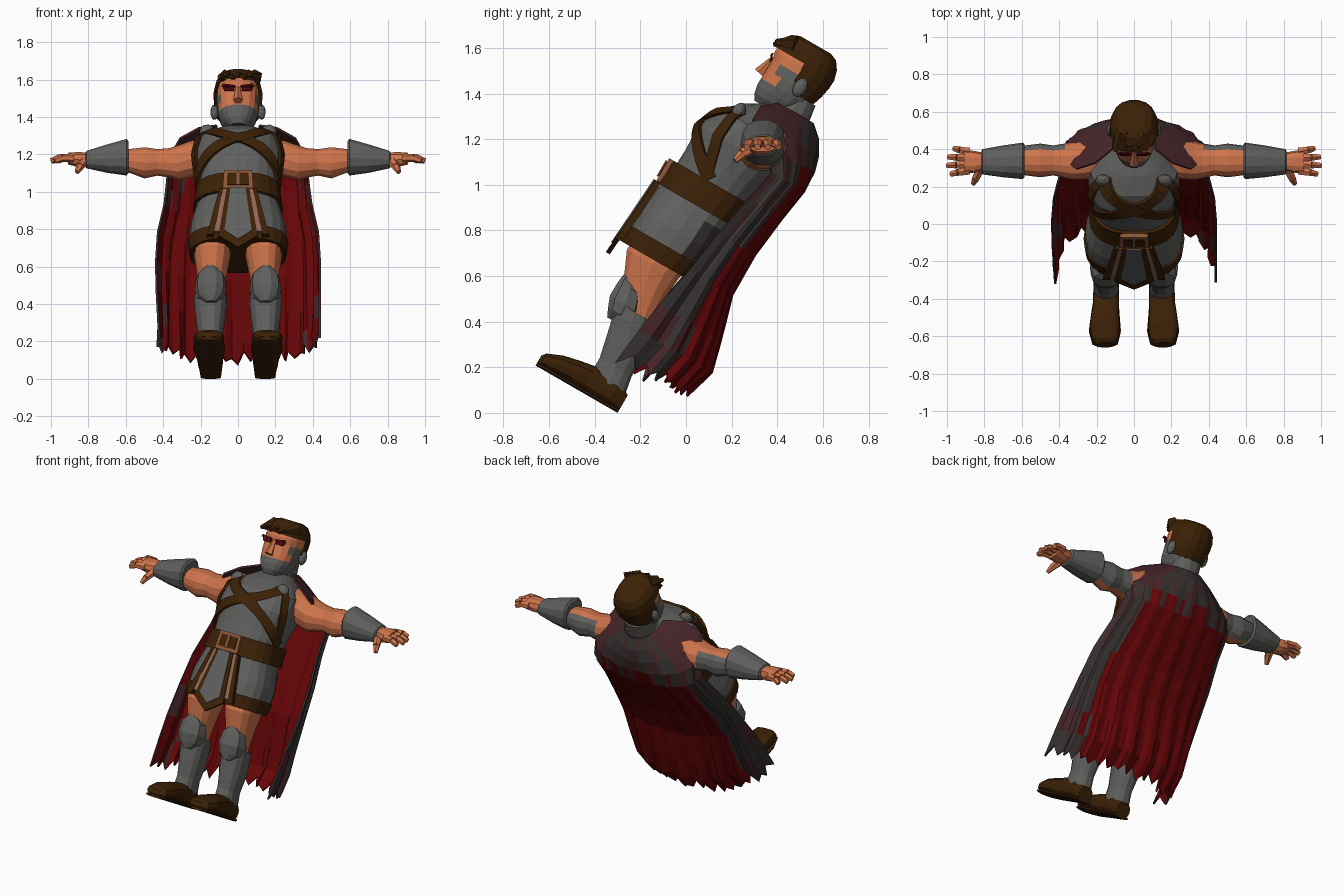
import bpy, bmesh, math, random
from mathutils import Matrix, Vector

cube = bpy.data.objects.get("Cube")
if cube:
    bpy.data.objects.remove(cube, do_unlink=True)
random.seed(4)

# The body is built upright, then leaned back as a whole
LEAN = Matrix.Translation((0, -0.3, 0)) @ Matrix.Rotation(math.radians(-30), 4, 'X')
WORLD = Matrix.Identity(4)


def material(name, rgb):
    m = bpy.data.materials.new(name)
    m.use_nodes = True
    m.diffuse_color = (*rgb, 1)
    m.node_tree.nodes["Principled BSDF"].inputs["Base Color"].default_value = (*rgb, 1)
    return m


SKIN = material("skin", (.62, .175, .07))
GREY = material("armour grey", (.115, .115, .11))
BROWN = material("leather brown", (.044, .015, .002))
DARK = material("dark sole", (.036, .013, .003))
RED = material("cape red", (.13, .0015, .002))
SOOT = material("cape edge", (.038, .031, .03))
MAROON = material("mantle maroon", (.06, .018, .022))
COPPER = material("buckle copper", (.27, .095, .042))
PINK = material("pale cloth", (.28, .135, .095))
EYE = material("eye dark red", (.06, .002, .003))


def finish(name, bm, mats, rule=None, frame=LEAN, recalc=True):
    if recalc:
        bmesh.ops.recalc_face_normals(bm, faces=bm.faces)
    if rule:
        for f in bm.faces:
            f.material_index = rule(f.calc_center_median())
    bm.transform(frame)
    me = bpy.data.meshes.new(name)
    bm.to_mesh(me)
    bm.free()
    for m in mats:
        me.materials.append(m)
    ob = bpy.data.objects.new(name, me)
    bpy.context.collection.objects.link(ob)
    return ob


def bulge(v, power):
    return math.copysign(abs(v) ** power, v)


def skin_rings(bm, rings, axis, n, power, side=1):
    """Loft oval rings given as (station, low u, high u, low v, high v)."""
    loops = []
    for t, u0, u1, v0, v1 in rings:
        loop = []
        for i in range(n):
            a = math.tau * (i + .5) / n
            u = (u0 + u1) / 2 + (u1 - u0) / 2 * bulge(math.sin(a), power)
            v = (v0 + v1) / 2 - (v1 - v0) / 2 * bulge(math.cos(a), power)
            x, y, z = {'x': (t, u, v), 'y': (u, t, v), 'z': (u, v, t)}[axis]
            loop.append(bm.verts.new((x * side, y, z)))
        loops.append(loop)
    for a, b in zip(loops, loops[1:]):
        for i in range(n):
            j = (i + 1) % n
            bm.faces.new((a[i], a[j], b[j], b[i]))
    bm.faces.new(loops[0])
    bm.faces.new(loops[-1])


def loft(name, rings, mats, axis='z', n=14, power=.85, side=1, rule=None, frame=LEAN):
    bm = bmesh.new()
    skin_rings(bm, rings, axis, n, power, side)
    return finish(name, bm, mats, rule, frame)


def limb(bm, p, q, r0, r1, sides=6):
    p, q = Vector(p), Vector(q)
    rot = (q - p).to_track_quat('Z', 'Y').to_matrix().to_4x4()
    bmesh.ops.create_cone(bm, cap_ends=True, segments=sides, radius1=r0, radius2=r1,
                          depth=(q - p).length, matrix=Matrix.Translation((p + q) / 2) @ rot)


def ball(name, centre, size, mat):
    bm = bmesh.new()
    bmesh.ops.create_icosphere(bm, subdivisions=2, radius=1,
                               matrix=Matrix.Translation(centre) @ Matrix.Diagonal((*size, 1)))
    return finish(name, bm, [mat])


def plate(name, points, depth_at, mat, thick=.012):
    """Flat panel outlined in x and height, lying on the front."""
    bm = bmesh.new()
    layers = [[bm.verts.new((x, depth_at(z) - d, z)) for x, z in points] for d in (0, thick)]
    bm.faces.new(layers[0])
    bm.faces.new(layers[1])
    for i in range(len(points)):
        j = (i + 1) % len(points)
        bm.faces.new((layers[0][i], layers[0][j], layers[1][j], layers[1][i]))
    return finish(name, bm, [mat])


# Torso and skirt: height, half width, front, back
TORSO = [(.66, .25, -.362, 0), (.74, .26, -.365, .02), (.82, .26, -.36, .03),
         (.92, .235, -.345, .03), (1.03, .205, -.325, .04), (1.15, .22, -.32, .06),
         (1.27, .245, -.325, .1), (1.38, .235, -.28, .13), (1.45, .16, -.2, .12), (1.51, .09, -.1, .09)]


def torso_ring(z, off=0):
    for a, b in zip(TORSO, TORSO[1:]):
        if z <= b[0]:
            k = (z - a[0]) / (b[0] - a[0])
            w, f, r = (p + (q - p) * k for p, q in zip(a[1:], b[1:]))
            return z, -w - off, w + off, f - off, r + off


def torso_colour(c):
    stained = -.12 < c.y < -.01 and .76 < c.z < .95
    return 1 if c.z < .665 else 2 if stained else 0


loft("torso", [torso_ring(t[0]) for t in TORSO], [GREY, BROWN, SOOT], n=22, power=.8, rule=torso_colour)
loft("skirt_hem", [torso_ring(z, .01) for z in (.66, .69, .74)], [BROWN], n=22, power=.8)
loft("belt", [torso_ring(z, .018) for z in (.96, .975, 1.065, 1.08)], [BROWN], n=22, power=.8)


def on_torso(deg, z, off):
    z, x0, x1, y0, y1 = torso_ring(z, off)
    a = math.radians(deg)
    return Vector((x1 * bulge(math.sin(a), .8), (y0 + y1) / 2 - (y1 - y0) / 2 * bulge(math.cos(a), .8), z))


def strap(name, side, start, end, half):
    """Leather band over the torso from one (angle, height) to another."""
    bm = bmesh.new()
    rows = []
    for i in range(17):
        deg, z = (p + (q - p) * i / 16 for p, q in zip(start, end))
        rows.append([bm.verts.new(on_torso(side * (deg + w * half[0]), z + w * half[1], off))
                     for w, off in ((-1, .003), (-1, .018), (1, .018), (1, .003))])
    for a, b in zip(rows, rows[1:]):
        for i in range(4):
            j = (i + 1) % 4
            bm.faces.new((a[i], a[j], b[j], b[i]))
    bm.faces.new(rows[0])
    bm.faces.new(rows[-1])
    finish(name, bm, [BROWN])


# Straps, with a boss on each shoulder
for side, label in ((1, "left"), (-1, "right")):
    strap(label + "_chest_strap", side, (42, 1.41), (-85, 1.09), (-3.5, .024))
    strap(label + "_armhole_strap", side, (52, 1.41), (80, 1.1), (6, .006))
    ball(label + "_shoulder_boss", (side * .165, -.2, 1.41), (.042, .03, .042), GREY)

# Buckle
plate("buckle_frame", [(-.082, .968), (.082, .968), (.075, 1.08), (-.075, 1.08)], lambda z: -.34, COPPER, .022)
plate("buckle_centre", [(-.06, .988), (.06, .988), (.056, 1.062), (-.056, 1.062)], lambda z: -.36, BROWN, .006)
plate("buckle_pin", [(-.008, .985), (.008, .985), (.008, 1.065), (-.008, 1.065)], lambda z: -.365, COPPER, .006)


# Front flap of the skirt
def flap_depth(z):
    return -.348 - .07 * (1 - z)


plate("flap_border", [(-.06, .967), (.06, .967), (.105, .66), (0, .585), (-.105, .66)], flap_depth, BROWN, .02)
plate("flap_panel", [(-.04, .967), (.04, .967), (.073, .69), (0, .635), (-.073, .69)],
      lambda z: flap_depth(z) - .017, GREY, .008)
for s, label in ((1, "left"), (-1, "right")):
    plate(label + "_cloth_strip", [(s * .055, .965), (s * .08, .965), (s * .132, .69), (s * .1, .69)],
          lambda z: flap_depth(z) + .004, PINK, .018)
    plate(label + "_skirt_edge", [(s * .08, .965), (s * .1, .965), (s * .165, .67), (s * .13, .67)],
          lambda z: flap_depth(z) + .012, BROWN, .028)

# Legs and arms
for side, label in ((1, "left"), (-1, "right")):
    loft(label + "_thigh", [(.38, .085, .205, -.21, -.06), (.46, .075, .21, -.24, -.07), (.54, .06, .22, -.28, -.07),
                            (.64, .04, .235, -.325, -.06), (.76, .03, .24, -.32, -.03)], [SKIN], side=side)
    loft(label + "_greave", [(.09, .082, .215, -.19, -.01), (.17, .085, .21, -.19, -.025), (.28, .07, .225, -.215, -.02),
                             (.37, .06, .235, -.235, -.05), (.42, .06, .235, -.25, -.06)], [GREY], side=side)
    loft(label + "_knee_guard", [(.34, .12, .17, -.25, -.2), (.38, .075, .22, -.27, -.14),
                                 (.43, .062, .232, -.29, -.13), (.5, .07, .222, -.288, -.16),
                                 (.545, .12, .175, -.28, -.22)], [GREY], n=10, side=side)
    loft(label + "_boot", [(-.415, .11, .2, .02, .05), (-.4, .085, .225, .01, .07), (-.33, .073, .24, .01, .1),
                           (-.25, .078, .23, .01, .118), (-.18, .08, .22, .01, .13), (-.06, .08, .216, .01, .125),
                           (0, .1, .195, .01, .09)], [BROWN], 'y', power=.7, side=side)
    loft(label + "_sole", [(-.415, .115, .195, 0, .018), (-.4, .085, .225, 0, .02), (-.32, .068, .243, 0, .02),
                           (-.16, .08, .215, 0, .02), (0, .09, .2, 0, .02)], [DARK], 'y', n=12, power=.6, side=side)
    loft(label + "_arm", [(.17, .26, .47, 1.1, 1.28), (.25, .24, .45, 1.075, 1.275), (.32, .235, .44, 1.06, 1.25),
                          (.37, .245, .43, 1.075, 1.235), (.43, .26, .42, 1.085, 1.23), (.5, .25, .43, 1.07, 1.24),
                          (.58, .26, .42, 1.1, 1.23), (.64, .27, .41, 1.12, 1.23)], [SKIN, GREY], 'x', side=side,
         rule=lambda c: int(c.z < 1.12 and c.y > .36 or c.y > .39 and abs(c.x) > .4), frame=WORLD)
    loft(label + "_bracer", [(.585, .25, .425, 1.1, 1.27), (.595, .24, .435, 1.085, 1.285), (.7, .25, .42, 1.1, 1.255),
                             (.81, .265, .4, 1.125, 1.22), (.815, .275, .39, 1.135, 1.21)],
         [GREY], 'x', side=side, frame=WORLD)
    bm = bmesh.new()
    skin_rings(bm, [(.8, .29, .38, 1.14, 1.21), (.85, .275, .39, 1.13, 1.215), (.91, .27, .4, 1.145, 1.21)],
               'x', 10, .8, side)
    for i, length in enumerate((.08, .1, .095, .065)):
        y = .285 + i * .034
        knuckle = (side * (.9 + length / 2), y + (i - 1.5) * .006, 1.182)
        limb(bm, (side * .88, y, 1.18), knuckle, .024, .021)
        limb(bm, knuckle, (side * (.9 + length), y + (i - 1.5) * .012, 1.165), .021, .015)
    limb(bm, (side * .825, .29, 1.16), (side * .845, .245, 1.135), .026, .022)
    limb(bm, (side * .845, .245, 1.135), (side * .86, .215, 1.105), .022, .013)
    finish(label + "_hand", bm, [SKIN], frame=WORLD)

# Neck, bearded head, hair
loft("neck", [(1.43, -.11, .11, -.12, .11), (1.5, -.088, .088, -.085, .095), (1.6, -.085, .085, -.08, .08)], [GREY])
HEAD = [(1.485, .045, -.165, -.05), (1.515, .078, -.182, .01), (1.55, .095, -.19, .04), (1.585, .105, -.19, .055),
        (1.63, .112, -.188, .07), (1.68, .115, -.188, .08), (1.72, .115, -.197, .082), (1.765, .104, -.185, .07),
        (1.8, .08, -.155, .045), (1.815, .045, -.12, .01)]
loft("head", [(z, -w, w, f, b) for z, w, f, b in HEAD], [SKIN, GREY], n=18,
     rule=lambda c: int(c.z < 1.57 or (c.y > -.13 and c.z < 1.66)))
bm = bmesh.new()
skin_rings(bm, [(z + .016, -w - .015, w + .015, f - .014, b + .014) for z, w, f, b in HEAD[3:]], 'z', 18, .85)
gone = [f for f in bm.faces if (c := f.calc_center_median()).y < -.06 and c.z < 1.755 or c.y < -.03 and c.z < 1.65]
bmesh.ops.delete(bm, geom=gone, context='FACES')
for i in range(6):
    x = -.085 + i * .032
    limb(bm, (x + .02, -.13, 1.79), (x - .015, -.214, 1.742 + .014 * (i % 2)), .04, .012, 5)
finish("hair", bm, [BROWN])

# Face details
bm = bmesh.new()
limb(bm, (0, -.185, 1.69), (0, -.206, 1.6), .011, .027, 5)
finish("nose", bm, [SKIN])
for s, label in ((1, "left"), (-1, "right")):
    plate(label + "_eye", [(s * .018, 1.668), (s * .07, 1.668), (s * .08, 1.688), (s * .018, 1.688)],
          lambda z: -.187, EYE, .0095)
    plate(label + "_brow", [(s * .014, 1.688), (s * .088, 1.69), (s * .08, 1.706), (s * .014, 1.697)],
          lambda z: -.194, EYE, .0095)
    ball(label + "_ear", (s * .126, -.02, 1.635), (.022, .03, .045), GREY)

# Cape with shoulder mantle: height, half width, back, front edge
CAPE = [(1.53, .115, .11, -.07), (1.48, .21, .165, -.13), (1.415, .31, .2, -.13), (1.345, .37, .22, -.03),
        (1.25, .378, .225, .06), (1.1, .39, .2, .03), (.9, .425, .175, -.01), (.7, .435, .175, -.04),
        (.5, .435, .23, -.08), (.36, .435, .26, -.1), (.22, .435, .23, -.12)]
COLS = 40
LAST = len(CAPE) - 1
bm = bmesh.new()
grid = []
for r, (z, w, back, front) in enumerate(CAPE):
    row = []
    for c in range(COLS + 1):
        s = c / COLS * 2 - 1
        a = s * math.pi / 2
        fold = 1 + .05 * r / LAST * math.sin(c * 1.55 + r * .35)
        drop = 0
        if r == LAST:
            drop = random.uniform(-.03, .015) + .055 * (c % 2) + .04 * math.cos(a) - .03
        row.append(bm.verts.new((w * math.sin(a) * min(fold, 1.02),
                                 front + (back - front) * max(math.cos(a), 0) ** .7 * fold, z + drop)))
    grid.append(row)
for r in range(LAST):
    for c in range(COLS):
        f = bm.faces.new((grid[r][c], grid[r][c + 1], grid[r + 1][c + 1], grid[r + 1][c]))
        s = abs((c + .5) / COLS * 2 - 1)
        if r < 3 or (r == 3 and random.random() < .5):
            f.material_index = 2 if s > .55 or random.random() < .2 else 1
        elif s > .55 + .017 * r + random.uniform(-.06, .06):
            f.material_index = 2 if random.random() < .15 else 1
cape = finish("cape", bm, [RED, SOOT, MAROON, RED, RED, MAROON], recalc=False)
solid = cape.modifiers.new("thickness", 'SOLIDIFY')
solid.thickness = .012
solid.material_offset = 3
